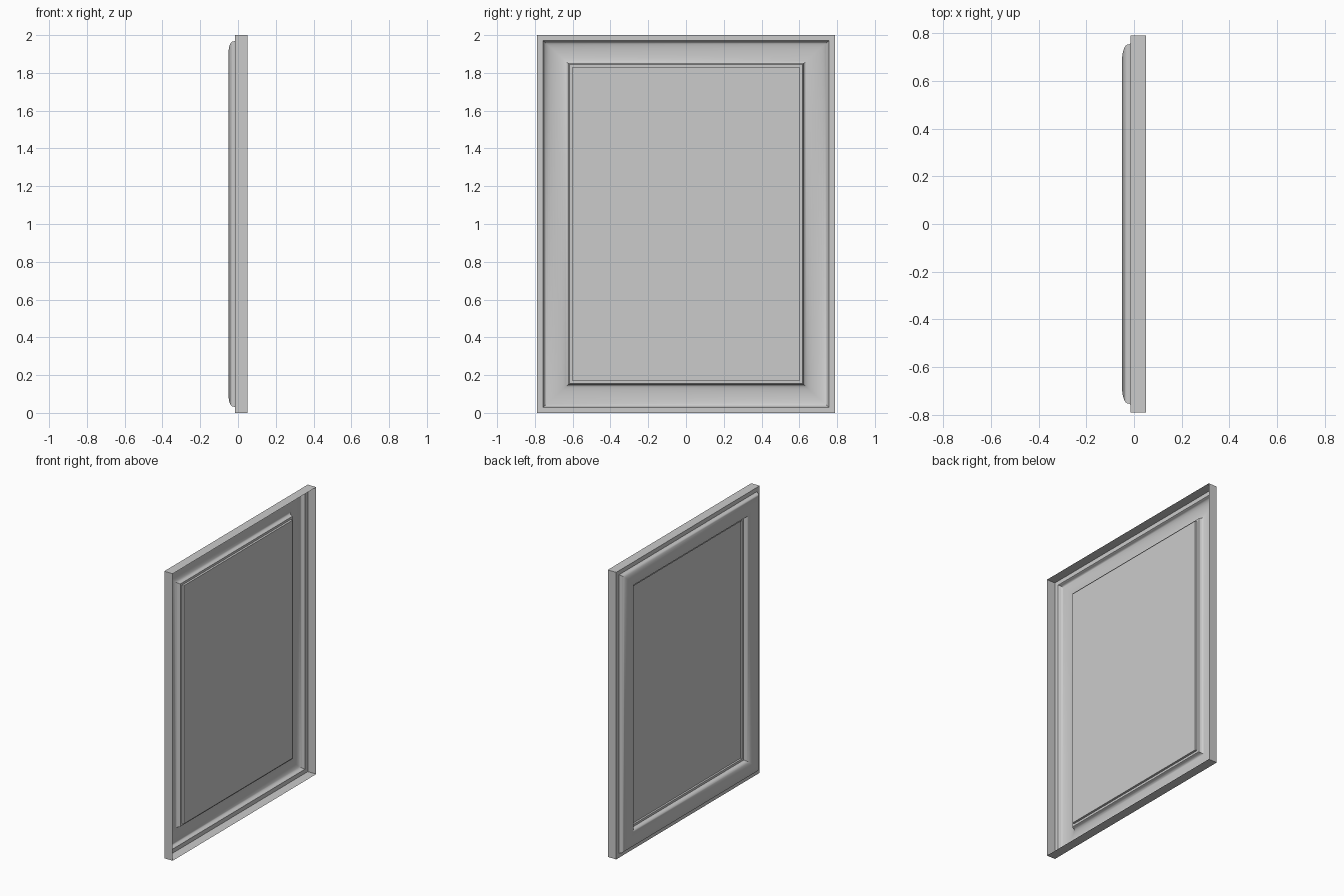
import bpy, bmesh, math

if "Cube" in bpy.data.objects:
    bpy.data.objects.remove(bpy.data.objects["Cube"])

HALF_Y, HEIGHT = 0.79, 2.0
RAIL_Y, RAIL_Z = 0.19, 0.17      # moulding widths of the side and top/bottom rails

# Moulding section: (fraction of rail width from outer edge, x). Open at the back.
profile = [(0, 0.05), (0, -0.015), (0.17, -0.015), (0.19, -0.02)]
# Domed bead
for i in range(1, 14):
    a = math.pi * i / 14
    profile.append((0.54 - 0.35 * math.cos(a), -0.02 - 0.03 * math.sin(a) ** 0.8))
# Flat lip and inner return to the panel
profile += [(0.89, -0.018), (0.91, -0.013), (1.0, -0.013), (1.0, 0.002)]


def finish(bm, name, smooth=False):
    mesh = bpy.data.meshes.new(name)
    bm.to_mesh(mesh)
    bm.free()
    ob = bpy.data.objects.new(name, mesh)
    bpy.context.collection.objects.link(ob)
    if smooth:
        bpy.ops.object.select_all(action='DESELECT')
        ob.select_set(True)
        bpy.context.view_layer.objects.active = ob
        bpy.ops.object.shade_smooth_by_angle(angle=math.radians(35))
    return ob


def ring(bm, w, x):
    y, z = HALF_Y - w * RAIL_Y, w * RAIL_Z
    return [bm.verts.new((x, sy * y, HEIGHT - z if top else z))
            for sy, top in ((-1, 0), (-1, 1), (1, 1), (1, 0))]


# Mitred frame: sweep the section around the rectangle
bm = bmesh.new()
rings = [ring(bm, w, x) for w, x in profile]
for a, b in zip(rings, rings[1:]):
    for i in range(4):
        j = (i + 1) % 4
        bm.faces.new((a[j], a[i], b[i], b[j]))
bmesh.ops.recalc_face_normals(bm, faces=bm.faces)
# Outer walls must face outwards
bm.faces.ensure_lookup_table()
f = bm.faces[0]
if f.normal.y * f.calc_center_median().y < 0:
    bmesh.ops.reverse_faces(bm, faces=bm.faces)
finish(bm, "frame_moulding", True)

# Flat panel filling the opening
bm = bmesh.new()
bm.faces.new(ring(bm, 1.0, 0.0))
finish(bm, "picture_panel")
